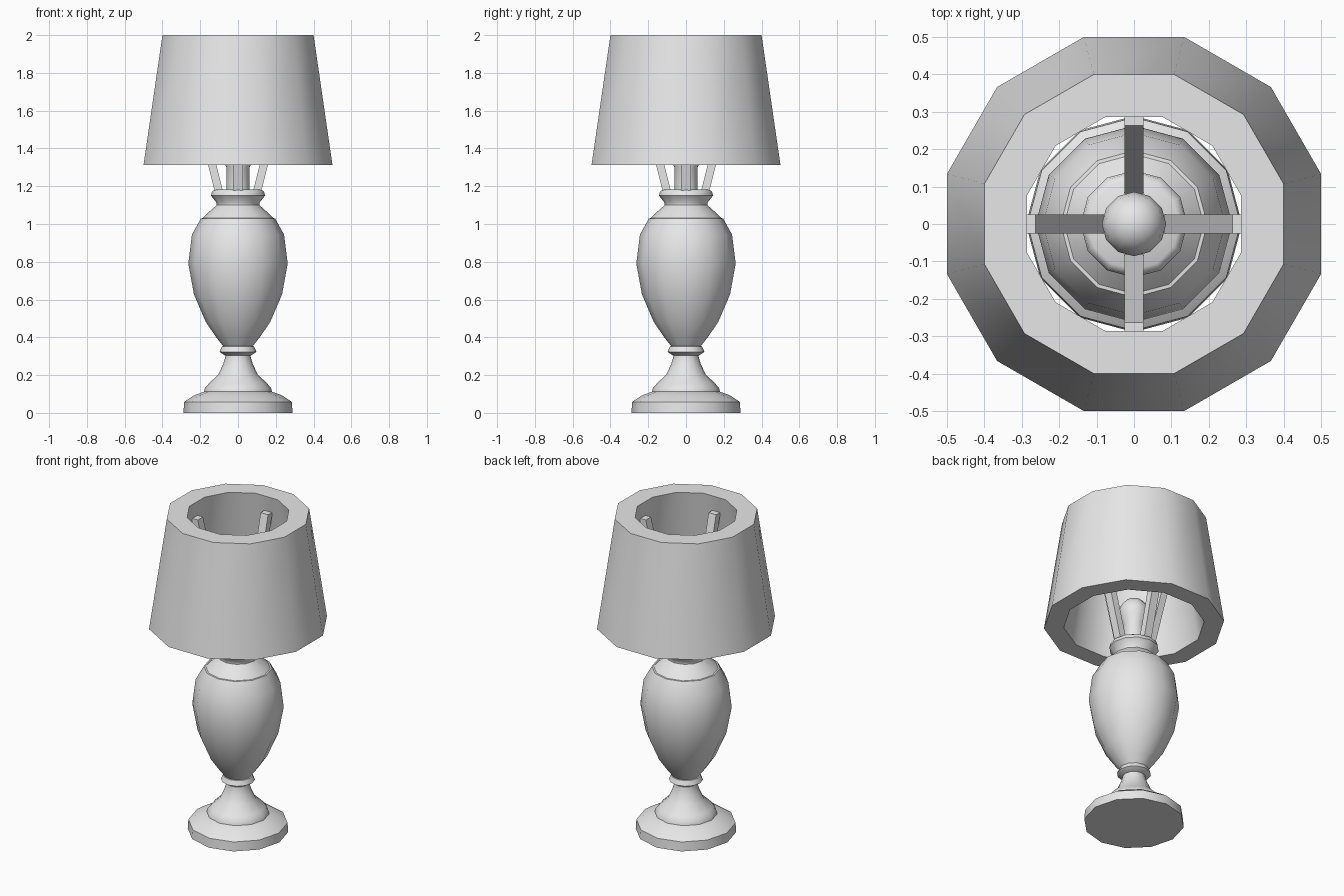
import bpy, bmesh, math
from mathutils import Vector

if "Cube" in bpy.data.objects:
    bpy.data.objects.remove(bpy.data.objects["Cube"])

SIDES = 12
grey = bpy.data.materials.new("light_grey")
grey.diffuse_color = (0.8, 0.8, 0.8, 1)
grey.use_nodes = True
grey.node_tree.nodes["Principled BSDF"].inputs["Base Color"].default_value = grey.diffuse_color


def finish(name, bm, smooth=None):
    bmesh.ops.recalc_face_normals(bm, faces=bm.faces[:])
    me = bpy.data.meshes.new(name)
    bm.to_mesh(me)
    bm.free()
    me.materials.append(grey)
    ob = bpy.data.objects.new(name, me)
    bpy.context.collection.objects.link(ob)
    if smooth:
        bpy.ops.object.select_all(action='DESELECT')
        ob.select_set(True)
        bpy.context.view_layer.objects.active = ob
        bpy.ops.object.shade_smooth_by_angle(angle=math.radians(smooth))
    return ob


def lathe(name, profile, offset=0.0, closed=False, smooth=45):
    """Spin (radius, z) points; closed loops the profile, otherwise caps both ends."""
    bm = bmesh.new()
    rings = []
    for r, z in profile:
        angles = [offset + 2 * math.pi * i / SIDES for i in range(SIDES)]
        rings.append([bm.verts.new((r * math.cos(a), r * math.sin(a), z)) for a in angles])
    pairs = list(zip(rings, rings[1:]))
    if closed:
        pairs.append((rings[-1], rings[0]))
    for lo, hi in pairs:
        for i in range(SIDES):
            j = (i + 1) % SIDES
            bm.faces.new((lo[i], lo[j], hi[j], hi[i]))
    if not closed:
        bm.faces.new(rings[0][::-1])
        bm.faces.new(rings[-1])
    return finish(name, bm, smooth)


# Foot with flared stem
lathe("foot", [(0.289, 0), (0.285, 0.058), (0.235, 0.092), (0.18, 0.112), (0.176, 0.13),
               (0.155, 0.155), (0.103, 0.205), (0.078, 0.26), (0.066, 0.30), (0.066, 0.33)])

# Ring between foot and vase
lathe("stem_ring", [(0.07, 0.305), (0.098, 0.323), (0.085, 0.352), (0.07, 0.356)])

# Vase body
lathe("vase", [(0.072, 0.345), (0.115, 0.40), (0.17, 0.48), (0.233, 0.626), (0.263, 0.79),
               (0.244, 0.944), (0.196, 1.03), (0.16, 1.033)])

# Shoulder and collar
lathe("collar", [(0.192, 1.025), (0.158, 1.06), (0.113, 1.10), (0.113, 1.112),
                 (0.143, 1.15), (0.138, 1.172), (0.122, 1.182)])

# Bulb with its socket
lathe("bulb", [(0.062, 1.17), (0.062, 1.30), (0.079, 1.345), (0.086, 1.39),
               (0.077, 1.43), (0.05, 1.462), (0.018, 1.475)])

# Lamp shade: thick tapered ring, flats facing the axes
k = 1 / math.cos(math.pi / SIDES)
lathe("shade", [(0.5 * k, 1.313), (0.4 * k, 2.0), (0.286 * k, 2.0), (0.39 * k, 1.313)],
      offset=math.pi / SIDES, closed=True)

# Four slanted arms holding the shade
for n, side in enumerate(("right", "back", "left", "front")):
    a = n * math.pi / 2
    out = Vector((math.cos(a), math.sin(a), 0))
    across = Vector((-out.y, out.x, 0))
    bm = bmesh.new()
    ends = []
    for r, z in ((0.098, 1.16), (0.285, 1.90)):
        ends.append([bm.verts.new(out * (r + u * 0.022) + across * (v * 0.026) + Vector((0, 0, z)))
                     for u, v in ((-1, -1), (1, -1), (1, 1), (-1, 1))])
    lo, hi = ends
    for i in range(4):
        j = (i + 1) % 4
        bm.faces.new((lo[i], lo[j], hi[j], hi[i]))
    bm.faces.new(lo[::-1])
    bm.faces.new(hi)
    finish("shade_arm_" + side, bm)
